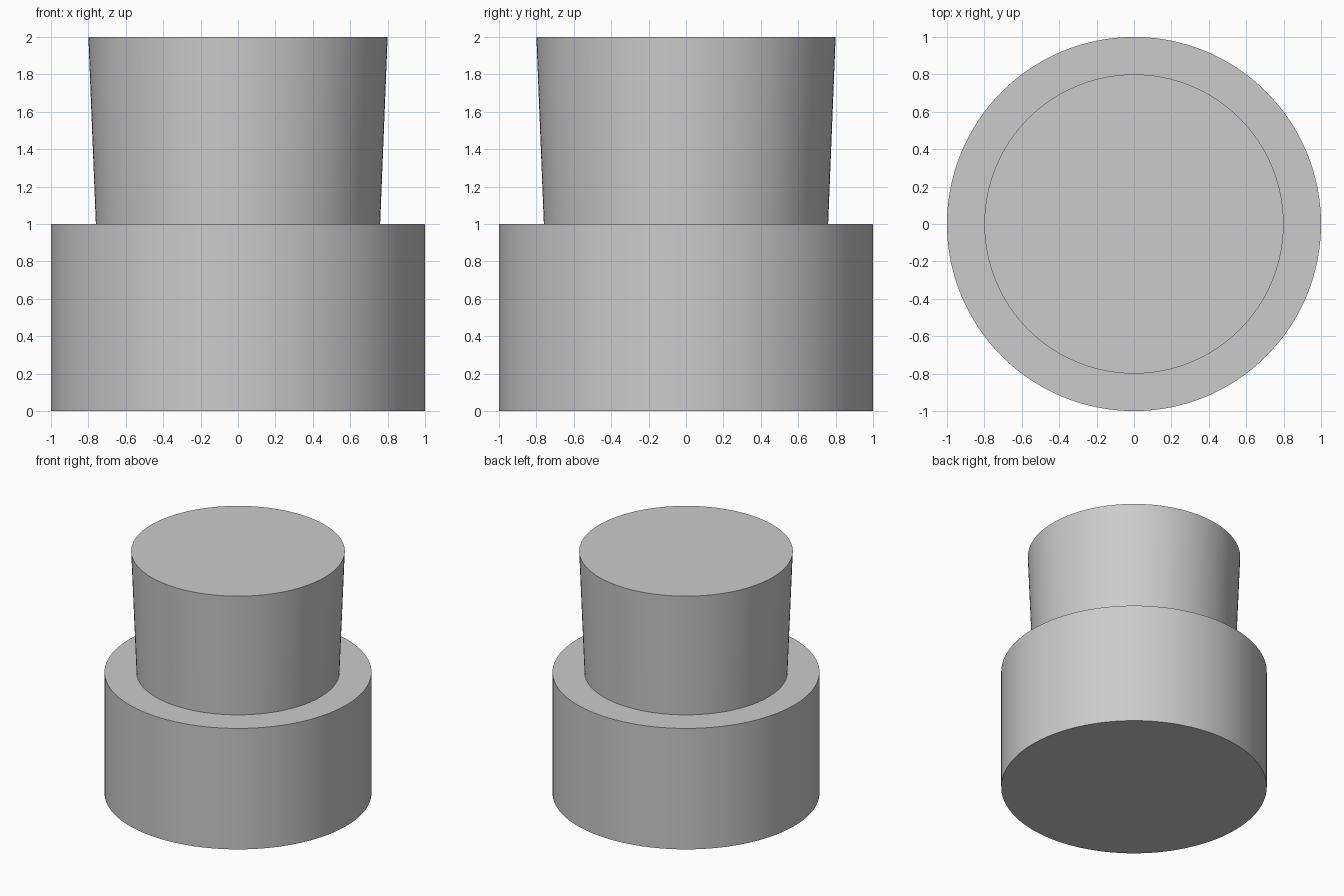
import bpy
import bmesh
import math

cube = bpy.data.objects.get("Cube")
if cube:
    bpy.data.objects.remove(cube, do_unlink=True)

SEGMENTS = 128

# Single neutral material
grey = bpy.data.materials.new("light_grey")
grey.use_nodes = True
colour = (0.6, 0.6, 0.6, 1)
grey.diffuse_color = colour
grey.node_tree.nodes["Principled BSDF"].inputs["Base Color"].default_value = colour


def lathe(name, profile):
    """Turn a (radius, height) profile around z and cap both ends."""
    bm = bmesh.new()
    rings = []
    for radius, z in profile:
        circle = bmesh.ops.create_circle(bm, segments=SEGMENTS, radius=radius)
        for v in circle["verts"]:
            v.co.z = z
        rings.append(circle["verts"])
    for low, high in zip(rings, rings[1:]):
        for i in range(SEGMENTS):
            j = (i + 1) % SEGMENTS
            bm.faces.new((low[i], low[j], high[j], high[i]))
    bm.faces.new(rings[0])
    bm.faces.new(rings[-1])
    bmesh.ops.recalc_face_normals(bm, faces=bm.faces[:])
    mesh = bpy.data.meshes.new(name)
    bm.to_mesh(mesh)
    bm.free()
    mesh.materials.append(grey)
    obj = bpy.data.objects.new(name, mesh)
    bpy.context.collection.objects.link(obj)
    bpy.ops.object.select_all(action="DESELECT")
    obj.select_set(True)
    bpy.context.view_layer.objects.active = obj
    bpy.ops.object.shade_smooth_by_angle(angle=math.radians(30))
    return obj


# Wide straight base, flat shoulder, and a plug that flares towards the top
lathe("stepped_plug", [(1, 0), (1, 1), (0.76, 1), (0.8, 2)])
